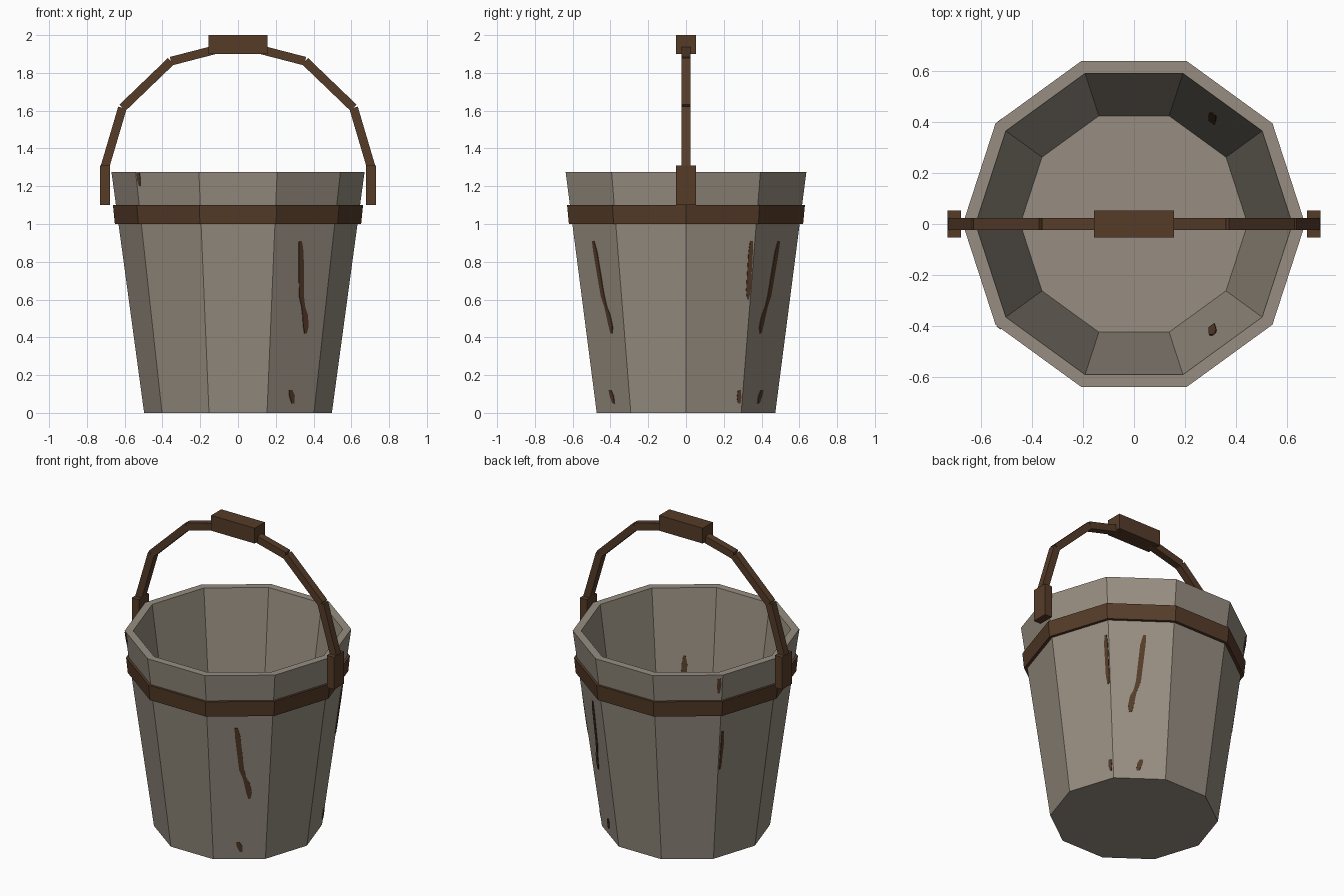
import bpy, bmesh, math
from mathutils import Vector

if "Cube" in bpy.data.objects:
    bpy.data.objects.remove(bpy.data.objects["Cube"])

N = 10
H = 1.275
R0, R1 = 0.497, 0.67          # outer radius at base and rim
FLOOR, RI0, RI1 = 0.03, 0.445, 0.62   # inner floor height and radii


def mat(name, col):
    m = bpy.data.materials.new(name)
    m.diffuse_color = (*col, 1)
    m.use_nodes = True
    m.node_tree.nodes["Principled BSDF"].inputs["Base Color"].default_value = m.diffuse_color
    return m


WOOD = mat("weathered grey wood", (0.31, 0.27, 0.22))
IRON = mat("rusty brown", (0.092, 0.045, 0.022))


def finish(bm, name, material):
    me = bpy.data.meshes.new(name)
    bm.to_mesh(me)
    bm.free()
    me.materials.append(material)
    ob = bpy.data.objects.new(name, me)
    bpy.context.collection.objects.link(ob)
    return ob


def lathe(name, profile, material, closed=False):
    """Ten-sided solid from (radius, z) rings; caps the ends or joins them."""
    bm = bmesh.new()
    rings = [[bm.verts.new((r * math.cos(2 * math.pi * i / N),
                            r * math.sin(2 * math.pi * i / N), z))
              for i in range(N)] for r, z in profile]
    pairs = list(zip(rings, rings[1:]))
    if closed:
        pairs.append((rings[-1], rings[0]))
    else:
        bm.faces.new(rings[0][::-1])
        bm.faces.new(rings[-1])
    for a, b in pairs:
        for i in range(N):
            j = (i + 1) % N
            bm.faces.new((a[i], a[j], b[j], b[i]))
    if closed:
        bmesh.ops.recalc_face_normals(bm, faces=bm.faces)
    return finish(bm, name, material)


def box(name, lo, hi):
    bm = bmesh.new()
    bmesh.ops.create_cube(bm, size=1)
    lo, hi = Vector(lo), Vector(hi)
    for v in bm.verts:
        v.co = Vector([c * s for c, s in zip(v.co, hi - lo)]) + (lo + hi) / 2
    return finish(bm, name, IRON)


def bar(name, a, b, w, d):
    """Square bar between two points of the xz plane."""
    a, b = Vector((a[0], 0, a[1])), Vector((b[0], 0, b[1]))
    t = (b - a).normalized()
    side = Vector((-t.z, 0, t.x))
    bm = bmesh.new()
    bmesh.ops.create_cube(bm, size=1)
    for v in bm.verts:
        c = v.co.copy()
        v.co = (a + b) / 2 + t * c.x * (b - a).length + Vector((0, c.y * d, 0)) + side * c.z * w
    return finish(bm, name, IRON)


def streak(name, deg, path, inner=False):
    """Thin rust plate on the wall facing deg; path holds (u, z, width)."""
    ang = math.radians(deg)
    out = Vector((math.cos(ang), math.sin(ang), 0))
    tan = Vector((-out.y, out.x, 0))
    k = math.cos(math.pi / N)

    def pt(u, z, lift):
        if inner:
            r = RI0 + (RI1 - RI0) * (z - FLOOR) / (H - FLOOR)
            return out * (r * k - lift) + tan * u + Vector((0, 0, z))
        return out * ((R0 + (R1 - R0) * z / H) * k + lift) + tan * u + Vector((0, 0, z))

    outline = [(u - w / 2, z) for u, z, w in path] + [(u + w / 2, z) for u, z, w in path[::-1]]
    bm = bmesh.new()
    top = [bm.verts.new(pt(u, z, 0.004)) for u, z in outline]
    low = [bm.verts.new(pt(u, z, -0.002)) for u, z in outline]
    bm.faces.new(top)
    bm.faces.new(low[::-1])
    for i in range(len(top)):
        j = (i + 1) % len(top)
        bm.faces.new((top[i], low[i], low[j], top[j]))
    bmesh.ops.recalc_face_normals(bm, faces=bm.faces)
    return finish(bm, name, IRON)


# Bucket body with hollow inside, and hoop
lathe("bucket_body", [(R0, 0), (R1, H), (RI1, H), (RI0, FLOOR)], WOOD)
lathe("hoop", [(0.652, 1.0), (0.662, 1.1), (0.63, 1.1), (0.62, 1.0)], IRON, closed=True)

# Handle: lugs, bent bars and grip
path = [(0.705, 1.30), (0.612, 1.615), (0.355, 1.862), (0.10, 1.928)]
for s, side in ((1, "right"), (-1, "left")):
    x0, x1 = sorted((s * 0.678, s * 0.73))
    box(f"handle_lug_{side}", (x0, -0.052, 1.1), (x1, 0.052, 1.31))
    for i, (a, b) in enumerate(zip(path, path[1:])):
        bar(f"handle_bar_{side}_{i + 1}", (s * a[0], a[1]), (s * b[0], b[1]), 0.046, 0.046)
box("handle_grip", (-0.157, -0.052, 1.9), (0.157, 0.052, 2.0))

# Rust streaks, mirrored front and back
for s, side in ((1, "front"), (-1, "back")):
    streak(f"long_rust_{side}", -54 * s,
           [(-.022 * s, .91, .018), (-.012 * s, .85, .032), (.012 * s, .62, .03), (.03 * s, .56, .022),
            (.045 * s, .52, .034), (.056 * s, .46, .034), (.058 * s, .42, .014)])
    streak(f"low_rust_{side}", -54 * s,
           [(-.01 * s, .12, .02), (.0, .09, .034), (.01 * s, .05, .016)])
    streak(f"inner_rust_{side}", -54 * s,
           [(.0, .86, .014), (.0, .8, .035), (.012 * s, .62, .028)], inner=True)
streak("edge_rust_right", 18, [(.172, .91, .014), (.17, .85, .024), (.166, .65, .024), (.166, .6, .01)])
streak("edge_low_rust_right", 18, [(.138, .12, .016), (.138, .08, .024), (.14, .05, .012)])
streak("edge_rust_left", 162, [(-.172, .88, .014), (-.166, .8, .022), (-.166, .62, .012)])
streak("rim_rust_back", 126, [(.187, 1.25, .02), (.185, 1.2, .026), (.182, 1.15, .012)])
streak("rim_rust_front", -126, [(-.19, 1.27, .02), (-.188, 1.23, .02), (-.186, 1.2, .01)])
